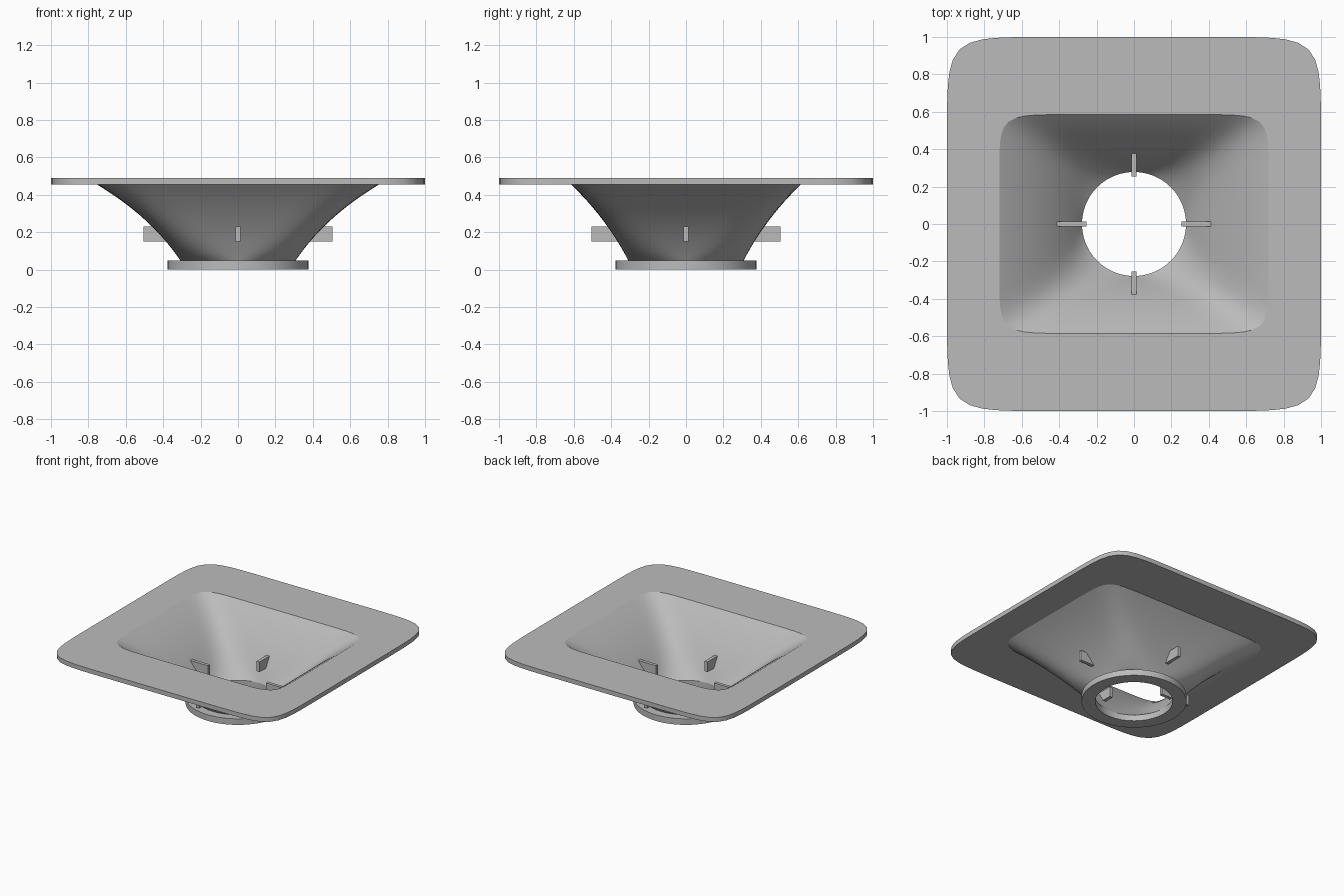
import bpy, bmesh, math

cube = bpy.data.objects.get("Cube")
if cube:
    bpy.data.objects.remove(cube, do_unlink=True)

SEGMENTS = 128
FLANGE_TOP, PANEL_BOTTOM, PANEL_TOP = 0.048, 0.455, 0.49

grey = bpy.data.materials.new("plain grey")
grey.use_nodes = True
colour = (0.5, 0.5, 0.5, 1)
grey.diffuse_color = colour
grey.node_tree.nodes["Principled BSDF"].inputs["Base Color"].default_value = colour


def ring(a, b, z, power):
    """Rounded outline: power 2 is a circle, higher powers become square."""
    points = []
    for i in range(SEGMENTS):
        t = 2 * math.pi * i / SEGMENTS
        c, s = math.cos(t), math.sin(t)
        k = (abs(c) ** power + abs(s) ** power) ** (-1 / power)
        points.append((a * k * c, b * k * s, z))
    return points


def finish(name, bm):
    mesh = bpy.data.meshes.new(name)
    bm.to_mesh(mesh)
    bm.free()
    mesh.materials.append(grey)
    obj = bpy.data.objects.new(name, mesh)
    bpy.context.collection.objects.link(obj)
    return obj


def loft(name, rings, closed=False):
    """Bridge successive rings with quads."""
    bm = bmesh.new()
    loops = [[bm.verts.new(p) for p in r] for r in rings]
    if closed:
        loops.append(loops[0])
    for low, high in zip(loops, loops[1:]):
        for i in range(SEGMENTS):
            j = (i + 1) % SEGMENTS
            bm.faces.new((low[i], low[j], high[j], high[i]))
    obj = finish(name, bm)
    bpy.ops.object.select_all(action="DESELECT")
    obj.select_set(True)
    bpy.context.view_layer.objects.active = obj
    bpy.ops.object.shade_smooth_by_angle(angle=math.radians(30))
    return obj


def horn_rings(throat, a, b, top, steps=32):
    """Exponential flare from a round throat to a rectangular mouth."""
    rings = []
    for i in range(steps + 1):
        t = i / steps
        rings.append(ring(throat * (a / throat) ** t, throat * (b / throat) ** t,
                          FLANGE_TOP + (top - FLANGE_TOP) * t, 2 + 8 * t))
    return rings


# Flared wall, outside and inside
outside = horn_rings(0.308, 0.755, 0.615, PANEL_BOTTOM)
inside = horn_rings(0.278, 0.72, 0.585, PANEL_TOP)
loft("horn_outside", outside)
loft("horn_inside", inside[::-1])

# Mouth panel around the horn
loft("mouth_panel", [outside[-1], ring(1, 1, PANEL_BOTTOM, 10),
                     ring(1, 1, PANEL_TOP, 10), inside[-1]])

# Round mounting flange at the throat
loft("throat_flange", [ring(r, r, z, 2) for r, z in
                       ((0.278, 0), (0.376, 0), (0.376, FLANGE_TOP),
                        (0.278, FLANGE_TOP))], closed=True)

# Four small fins passing through the wall
for i, side in enumerate(("left", "back", "right", "front")):
    bm = bmesh.new()
    bmesh.ops.create_cube(bm, size=1)
    bmesh.ops.scale(bm, vec=(0.252, 0.026, 0.08), verts=bm.verts)
    fin = finish(side + "_fin", bm)
    angle = i * math.pi / 2
    fin.location = (0.379 * math.cos(angle), 0.379 * math.sin(angle), 0.19)
    fin.rotation_euler.z = angle
